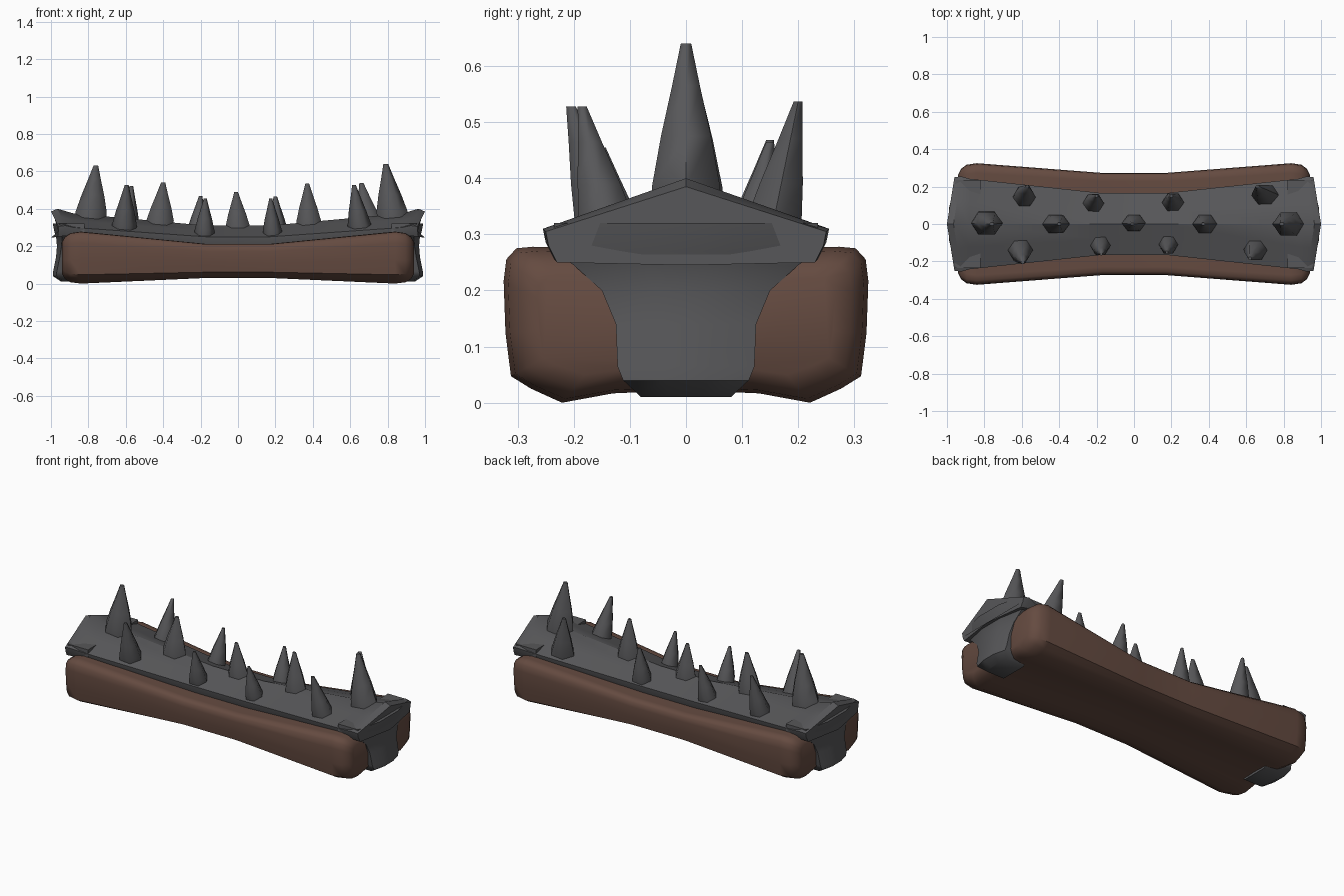
import bpy, bmesh, math

if "Cube" in bpy.data.objects:
    bpy.data.objects.remove(bpy.data.objects["Cube"])


def material(name, rgb):
    m = bpy.data.materials.new(name)
    m.diffuse_color = (*rgb, 1)
    m.use_nodes = True
    m.node_tree.nodes["Principled BSDF"].inputs["Base Color"].default_value = m.diffuse_color
    return m


WOOD = material("brown wood", (0.13, 0.07, 0.052))
METAL = material("dark iron", (0.095, 0.095, 0.1))


def loft(name, rings, mat, angle=40):
    """Skin a closed solid through rings of equal point count."""
    bm = bmesh.new()
    loops = [[bm.verts.new(p) for p in r] for r in rings]
    n = len(loops[0])
    for a, b in zip(loops, loops[1:]):
        for i in range(n):
            j = (i + 1) % n
            bm.faces.new((a[i], a[j], b[j], b[i]))
    bm.faces.new(loops[0])
    bm.faces.new(loops[-1])
    bmesh.ops.recalc_face_normals(bm, faces=bm.faces)
    me = bpy.data.meshes.new(name)
    bm.to_mesh(me)
    bm.free()
    ob = bpy.data.objects.new(name, me)
    bpy.context.collection.objects.link(ob)
    me.materials.append(mat)
    bpy.ops.object.select_all(action='DESELECT')
    ob.select_set(True)
    bpy.context.view_layer.objects.active = ob
    bpy.ops.object.shade_smooth_by_angle(angle=math.radians(angle))
    return ob


def both_sides(half):
    """Mirror a right half outline (centre top to centre bottom)."""
    return half + [(-y, z) for y, z in reversed(half[1:-1])]


def both_ends(stations):
    """Mirror stations given from the +x end inward."""
    return stations + [(-s[0], *s[1:]) for s in reversed(stations)]


# Wooden log, waisted in the middle with softened ends
outline = both_sides([(0, .97), (.84, 1.0), (.93, .99), (.985, .92), (1, .78), (.99, .45),
                      (.96, .17), (.85, .09), (.68, 0), (.4, .06), (0, .08)])
stations = both_ends([(.94, .265, .05, .225), (.925, .295, .025, .25),
                      (.895, .317, .007, .27), (.84, .325, 0, .278), (.17, .273, .03, .212)])
loft("wooden_log", [[(x, y * w, lo + t * (hi - lo)) for y, t in outline]
                    for x, w, lo, hi in stations], WOOD, 50)

# Ridged iron plate along the top, flaring at both ends
rings = []
for x, w, ridge, drop in both_ends([(1.0, .25, .385, .08), (.965, .255, .40, .09),
                                    (.88, .242, .375, .075), (.17, .165, .31, .06)]):
    edge = ridge - drop
    half = [(0, ridge), (w * .5, ridge - drop * .5), (w, edge),
            (w * .98, edge - .025), (w * .92, edge - .055), (0, edge - .06)]
    ring = []
    for y, z in both_sides(half):
        back = .16 * abs(y) if abs(x) > .9 else 0
        ring.append((x - math.copysign(back, x), y, z))
    rings.append(ring)
loft("top_plate", rings, METAL, 35)

# Iron end straps that narrow downward and fold under the log
for side, s in (("right", 1), ("left", -1)):
    rings = []
    for z, w, x in [(.01, .08, .945), (.04, .112, .99), (.065, .122, .988), (.14, .125, .973),
                    (.20, .15, .968), (.245, .20, .972), (.27, .235, .98), (.32, .235, .99)]:
        e = x - .16 * w
        rings.append([(s * .82, -w, z), (s * e, -w, z), (s * x, -w * .35, z),
                      (s * x, w * .35, z), (s * e, w, z), (s * .82, w, z)])
    loft(side + "_end_strap", rings, METAL, 50)

# Spikes: base point, tip point, half widths in x and y
spikes = [
    ((-.79, .005, .34), (-.76, 0, .63), .085, .065),
    ((-.42, 0, .30), (-.40, 0, .54), .075, .052),
    ((0, .005, .28), (-.01, 0, .49), .065, .045),
    ((.38, 0, .30), (.37, 0, .535), .067, .05),
    ((.83, 0, .34), (.79, 0, .64), .085, .065),
    ((-.59, .135, .27), (-.57, .20, .523), .062, .056),
    ((-.22, .105, .25), (-.20, .15, .468), .058, .05),
    ((.21, .11, .25), (.20, .15, .465), .06, .05),
    ((.71, .145, .27), (.66, .20, .537), .075, .056),
    ((-.61, -.13, .275), (-.595, -.205, .528), .068, .06),
    ((-.18, -.11, .255), (-.175, -.16, .455), .054, .05),
    ((.185, -.105, .255), (.175, -.15, .455), .052, .048),
    ((.655, -.13, .275), (.62, -.185, .528), .065, .056),
]
for k, (b, t, rx, ry) in enumerate(spikes, 1):
    rings = []
    for f, r in [(0, 1), (.15, .98), (.45, .72), (.75, .4), (1, .15)]:
        c = [p + (q - p) * f for p, q in zip(b, t)]
        rings.append([(c[0] + rx * r * math.cos(i * math.pi / 3),
                       c[1] + ry * r * 1.1 * math.sin(i * math.pi / 3), c[2])
                      for i in range(6)])
    loft("spike_%02d" % k, rings, METAL, 65)
